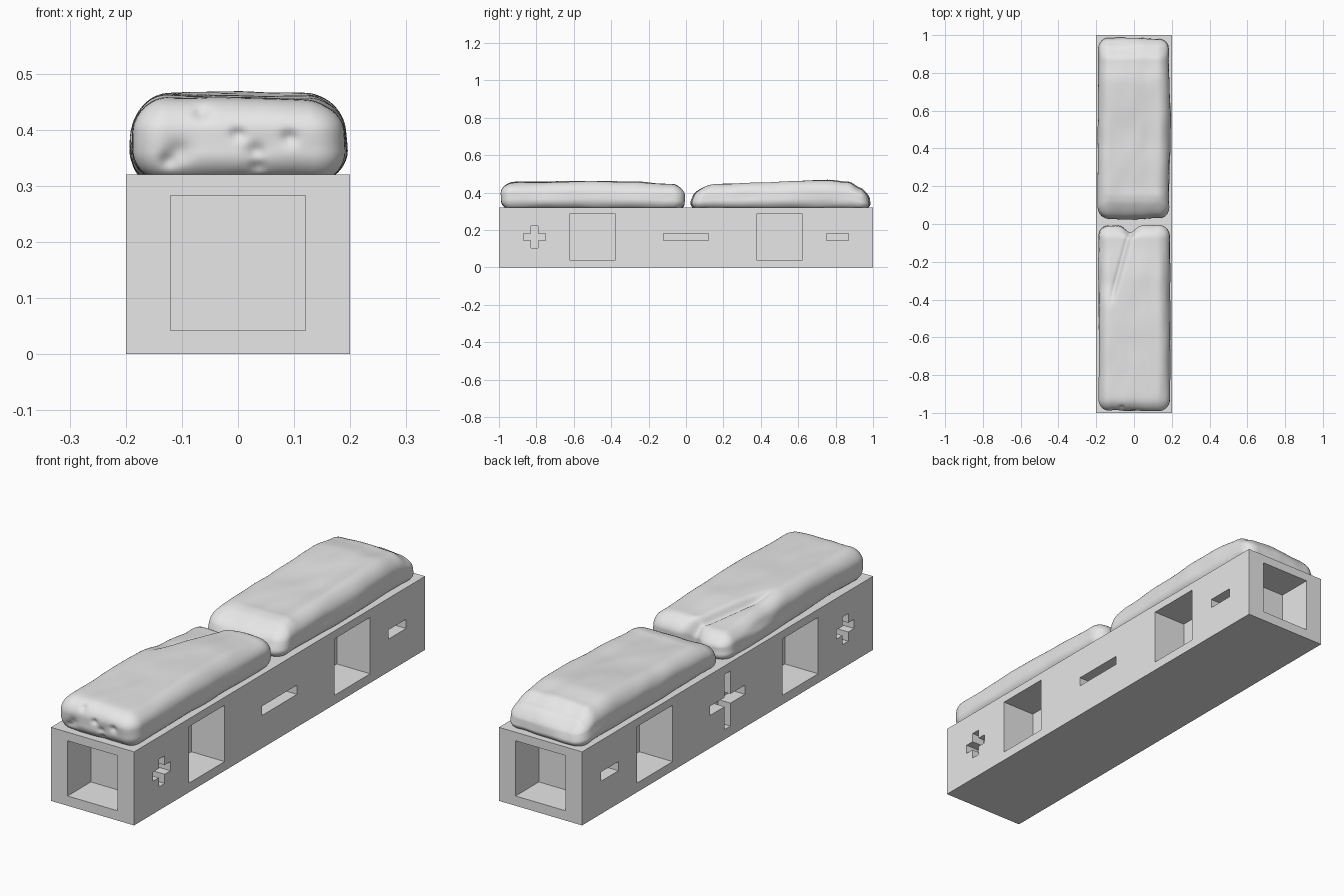
import bpy, bmesh, math
from mathutils import Vector, noise

if "Cube" in bpy.data.objects:
    bpy.data.objects.remove(bpy.data.objects["Cube"])

stone = bpy.data.materials.new("light_grey")
stone.diffuse_color = (0.8, 0.8, 0.8, 1)
stone.use_nodes = True
stone.node_tree.nodes["Principled BSDF"].inputs["Base Color"].default_value = stone.diffuse_color


def make_object(name, bm):
    bmesh.ops.recalc_face_normals(bm, faces=bm.faces)
    mesh = bpy.data.meshes.new(name)
    bm.to_mesh(mesh)
    bm.free()
    mesh.materials.append(stone)
    ob = bpy.data.objects.new(name, mesh)
    bpy.context.collection.objects.link(ob)
    return ob


def rect(u, w, h, v=0.1625):
    return [(u - w/2, v - h/2), (u + w/2, v - h/2), (u + w/2, v + h/2), (u - w/2, v + h/2)]


def cross(u, size, t=0.02, v=0.1625):
    s = size / 2
    quarter = [(s, -t), (s, t), (t, t)]
    pts = []
    for a, b in ((1, 0), (0, 1), (-1, 0), (0, -1)):
        pts += [(u + p*a - q*b, v + p*b + q*a) for p, q in quarter]
    return pts


def recess(bm, pts, axis, sign, depth):
    """Prism that cuts an outline into one face of the block."""
    surface = 0.2 if axis == 'x' else 1.0
    rings = []
    for d in (surface + 0.03, surface - depth):
        rings.append([bm.verts.new((sign*d, u, v) if axis == 'x' else (u, sign*d, v))
                      for u, v in pts])
    bm.faces.new(rings[0])
    bm.faces.new(rings[1][::-1])
    n = len(pts)
    for i in range(n):
        j = (i + 1) % n
        bm.faces.new((rings[0][i], rings[1][i], rings[1][j], rings[0][j]))


# base block
bm = bmesh.new()
bmesh.ops.create_cube(bm, size=1)
for v in bm.verts:
    v.co = Vector((v.co.x*0.4, v.co.y*2, (v.co.z + 0.5)*0.32))
base = make_object("base_block", bm)

# recesses: square pockets, slots and crosses
bm = bmesh.new()
for sign in (-1, 1):
    recess(bm, rect(0, 0.24, 0.24), 'y', sign, 0.16)
    for y in (-0.5, 0.5):
        recess(bm, rect(y, 0.245, 0.245), 'x', sign, 0.16)
    recess(bm, cross(-0.81, 0.12), 'x', sign, 0.06)
    recess(bm, rect(0.81, 0.12, 0.04), 'x', sign, 0.06)
recess(bm, rect(0, 0.24, 0.04), 'x', 1, 0.06)
recess(bm, cross(0, 0.24), 'x', -1, 0.06)
cutter = make_object("recess_cutter", bm)
cutter.hide_render = True
mod = base.modifiers.new("recesses", 'BOOLEAN')
mod.operation = 'DIFFERENCE'
mod.solver = 'EXACT'
mod.object = cutter
deps = bpy.context.evaluated_depsgraph_get()
base.data = bpy.data.meshes.new_from_object(base.evaluated_get(deps))
base.modifiers.clear()
bpy.data.objects.remove(cutter)


def lerp_knots(knots, y):
    for (a, za), (b, zb) in zip(knots, knots[1:]):
        if y <= b:
            t = max(0, (y - a) / (b - a))
            t = t*t*(3 - 2*t)
            return za + (zb - za)*t
    return knots[-1][1]


def smooth(a, b, x):
    t = min(1, max(0, (x - a) / (b - a)))
    return t*t*(3 - 2*t)


Z0 = 0.305


def slab(name, y0, y1, knots, detail, seed):
    """Worn boulder: rounded box with a height profile, taper and soft noise."""
    half = Vector((0.194, (y1 - y0)/2, 0.08))
    r = 0.062
    bm = bmesh.new()
    bmesh.ops.create_cube(bm, size=2)
    bmesh.ops.subdivide_edges(bm, edges=bm.edges[:], cuts=58, use_grid_fill=True)
    for v in bm.verts:
        # tighter spacing near the edges
        p = Vector([math.sin(c*math.pi/2)*0.5*h + c*0.5*h for c, h in zip(v.co, half)])
        inner = Vector([max(r - h, min(h - r, c)) for c, h in zip(p, half)])
        n = (p - inner).normalized()
        p = inner + n*r
        t = (p.z + half.z) / (2*half.z)
        y = p.y + (y0 + y1)/2
        x = p.x*(1 - 0.06*t*t)
        z = Z0 + t*(lerp_knots(knots, y) - Z0)
        q = Vector((x*5, y*2.2, z*7)) + Vector((seed, seed*2, 0))
        fine = Vector((x*14, y*8, z*16))
        d = noise.noise(q)*0.010 + noise.noise(fine)*0.003
        co = Vector((x, y, z)) + n*(d - 0.003)
        v.co = detail(co, n, t)
    ob = make_object(name, bm)
    for f in ob.data.polygons:
        f.use_smooth = True
    return ob


PITS = [(-0.105, 0.36, 0.020), (-0.125, 0.345, 0.015), (0.0, 0.392, 0.012),
        (0.032, 0.362, 0.014), (0.092, 0.386, 0.014), (0.035, 0.335, 0.012),
        (-0.065, 0.43, 0.012)]


def front_detail(co, n, t):
    x, y, z = co
    # pits in the front end
    if n.y < -0.3:
        for px, pz, s in PITS:
            co.y += 0.010*math.exp(-((x - px)**2 + (z - pz)**2) / (s*s))
    # lower lobe split off at the rear left
    line = -0.015 + 0.27*(y + 0.03)
    fade = smooth(-0.45, -0.30, y)
    co.z -= fade*t*(0.022*smooth(0.012, -0.012, x - line)
                    + 0.014*math.exp(-((x - line)/0.014)**2))
    co.y -= 0.035*smooth(-0.1, -0.01, y)*math.exp(-((x + 0.02)/0.035)**2)
    # left bump
    co.x -= 0.008*smooth(-0.15, -0.19, x)*math.exp(-((y + 0.25)/0.08)**2 - ((z - 0.385)/0.02)**2)
    return co


def rear_detail(co, n, t):
    x, y, z = co
    # sloping near end and ledge at the far end
    co.y += 0.05*t*t*smooth(0.22, 0.03, y)
    co.y -= 0.02*t*t*smooth(0.85, 0.98, y)
    # shallow lengthwise dip
    co.z -= 0.005*t*math.exp(-((x - 0.08)/0.04)**2 - ((y - 0.4)/0.3)**2)
    return co


slab("front_boulder", -0.99, -0.005,
     [(-1, 0.45), (-0.9, 0.458), (-0.55, 0.466), (-0.3, 0.462), (-0.08, 0.446), (0, 0.43)],
     front_detail, 3.1)
slab("rear_boulder", 0.02, 0.99,
     [(0.02, 0.435), (0.15, 0.448), (0.4, 0.458), (0.75, 0.468), (0.87, 0.456),
      (0.95, 0.425), (1, 0.405)],
     rear_detail, 8.4)
